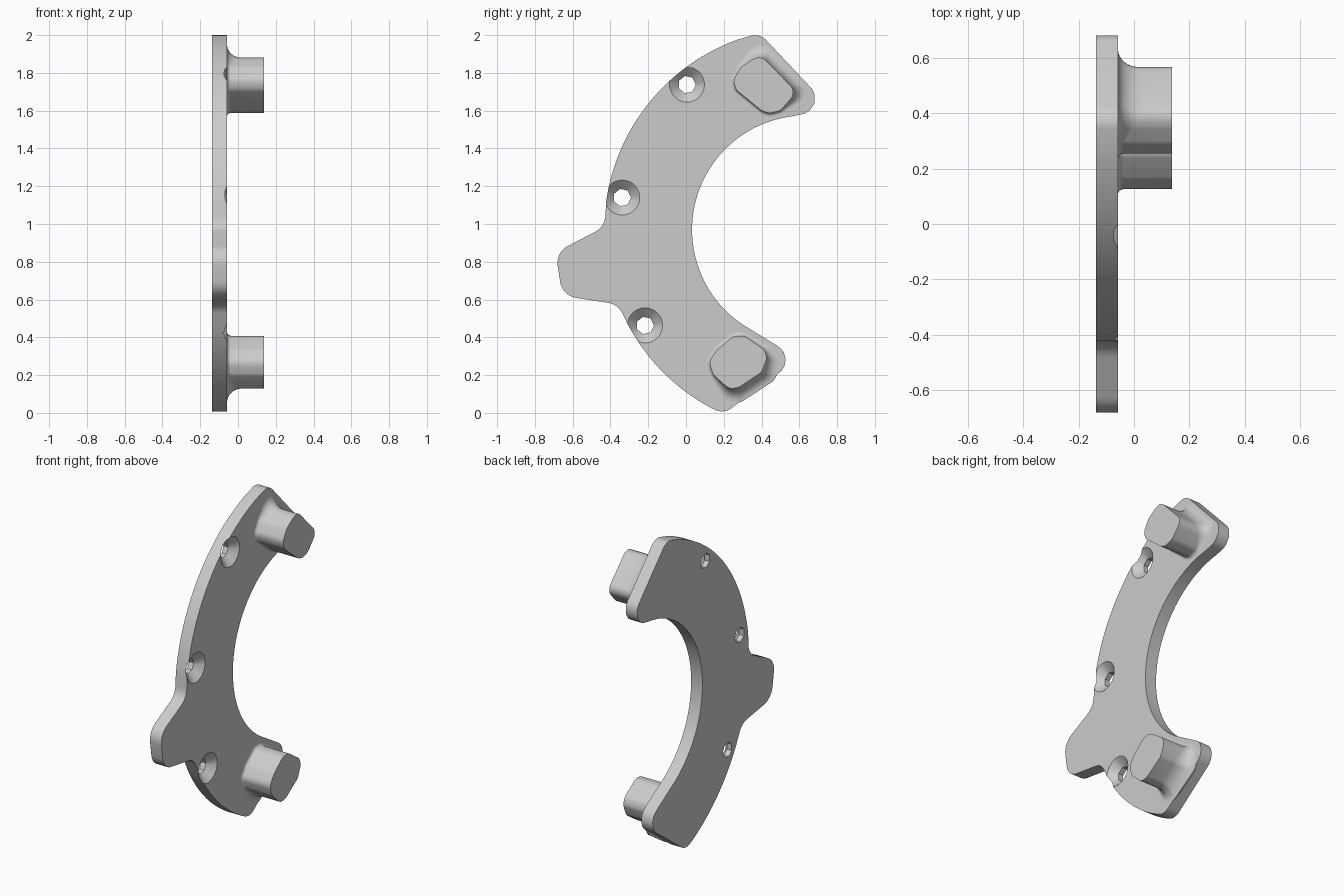
import bpy, bmesh
from math import sin, cos, tan, pi, radians
from mathutils import Vector

if "Cube" in bpy.data.objects:
    bpy.data.objects.remove(bpy.data.objects["Cube"])

BACK, FACE, TIP = -0.137, -0.058, 0.137     # x of plate back, plate face, peg ends

grey = bpy.data.materials.new("light_grey")
grey.use_nodes = True
grey.diffuse_color = (0.6, 0.6, 0.6, 1)
grey.node_tree.nodes["Principled BSDF"].inputs["Base Color"].default_value = (0.6, 0.6, 0.6, 1)


def arc(centre, r, start, end, steps):
    """Points of an arc, as (y, z, corner radius 0)."""
    angles = [radians(start + (end - start) * i / steps) for i in range(steps + 1)]
    return [(centre[0] + r * cos(a), centre[1] + r * sin(a), 0) for a in angles]


def rounded(corners, steps=6):
    """Closed outline with each corner replaced by a fillet of its own radius."""
    out = []
    n = len(corners)
    for i, (y, z, r) in enumerate(corners):
        p = Vector((y, z))
        if r == 0:
            out.append(p)
            continue
        a = (Vector(corners[i - 1][:2]) - p).normalized()
        b = (Vector(corners[(i + 1) % n][:2]) - p).normalized()
        half = a.angle(b) / 2
        centre = p + (a + b).normalized() * r / sin(half)
        first = p + a * r / tan(half) - centre
        last = p + b * r / tan(half) - centre
        for k in range(steps + 1):
            out.append(centre + first.lerp(last, k / steps).normalized() * r)
    return out


def loft(name, loops):
    """Capped skin through loops of (x, y, z) points."""
    bm = bmesh.new()
    rings = [[bm.verts.new(p) for p in loop] for loop in loops]
    n = len(rings[0])
    for low, high in zip(rings, rings[1:]):
        for i in range(n):
            j = (i + 1) % n
            bm.faces.new((low[i], low[j], high[j], high[i]))
    bm.faces.new(rings[0][::-1])
    bm.faces.new(rings[-1])
    bmesh.ops.recalc_face_normals(bm, faces=bm.faces)
    mesh = bpy.data.meshes.new(name)
    bm.to_mesh(mesh)
    bm.free()
    mesh.materials.append(grey)
    obj = bpy.data.objects.new(name, mesh)
    bpy.context.collection.objects.link(obj)
    return obj


def activate(obj):
    bpy.ops.object.select_all(action='DESELECT')
    obj.select_set(True)
    bpy.context.view_layer.objects.active = obj


# Crescent plate with a side tab
hub = (0.637, 0.97)
outline = rounded(
    arc(hub, 1.07, 110, 172, 28)
    + [(-0.43, 0.985, 0.1), (-0.69, 0.85, 0.1), (-0.655, 0.62, 0.1), (-0.36, 0.575, 0.1)]
    + arc(hub, 1.07, 208, 242, 16)
    + [(0.2, -0.005, 0.08), (0.595, 0.287, 0.085)]
    + arc(hub, 0.605, 236, 97, 40)
    + [(0.765, 1.612, 0.085), (0.39, 2.01, 0.08)])
plate = loft("plate", [[(x, p.x, p.y) for p in outline] for x in (BACK, FACE)])

# Countersunk screw holes: round at the face, seven-sided through the plate
side = 2 * pi / 7
for y, z in ((0.005, 1.738), (-0.338, 1.14), (-0.217, 0.463)):
    loops = []
    for x, r, faceted in ((BACK - 0.05, 0.047, True), (FACE - 0.046, 0.047, True),
                          (FACE, 0.093, False), (FACE + 0.02, 0.113, False)):
        loop = []
        for i in range(28):
            a = i * pi / 14
            q = r * cos(side / 2) / cos(a % side - side / 2) if faceted else r
            loop.append((x, y + q * cos(a), z + q * sin(a)))
        loops.append(loop)
    cutter = loft("hole_cutter", loops)
    cutter.hide_render = True
    activate(plate)
    cut = plate.modifiers.new("hole", 'BOOLEAN')
    cut.object = cutter
    cut.operation = 'DIFFERENCE'
    cut.solver = 'EXACT'
    bpy.ops.object.modifier_apply(modifier=cut.name)
    bpy.data.objects.remove(cutter)


def peg(name, points, end):
    """Rounded block whose foot fillet widens towards the plate's end."""
    shape = rounded([(y, z, 0.05) for y, z in points], 3)
    mid = sum(shape, Vector((0, 0))) / len(shape)
    end = Vector(end).normalized()
    foot = []
    for p in shape:
        d = (p - mid).normalized()
        w = min(1, max(0, d.dot(end)) * 1.15)
        foot.append((p, d, 0.02 + 0.062 * w, 0.02 + 0.08 * w))
    loops = [[(FACE - 0.01, *(p + d * off)) for p, d, off, h in foot]]
    for k in range(9):
        t = k * pi / 16
        loops.append([(FACE + h * (1 - cos(t)), *(p + d * off * (1 - sin(t))))
                      for p, d, off, h in foot])
    loops.append([(TIP, *p) for p in shape])
    return loft(name, loops)


# Two pegs at the plate's ends
upper = peg("upper_peg", [(0.25, 1.76), (0.29, 1.83), (0.35, 1.87), (0.4, 1.89), (0.565, 1.72),
                          (0.57, 1.68), (0.5, 1.6), (0.44, 1.585), (0.4, 1.6), (0.265, 1.71)],
            (0.7, 0.7))
lower = peg("lower_peg", [(0.12, 0.27), (0.165, 0.335), (0.25, 0.405), (0.305, 0.41), (0.415, 0.335),
                          (0.43, 0.29), (0.4, 0.215), (0.28, 0.135), (0.23, 0.125), (0.145, 0.2)],
            (0.6, -0.8))

for obj in (plate, upper, lower):
    activate(obj)
    bpy.ops.object.shade_smooth_by_angle(angle=radians(35))
